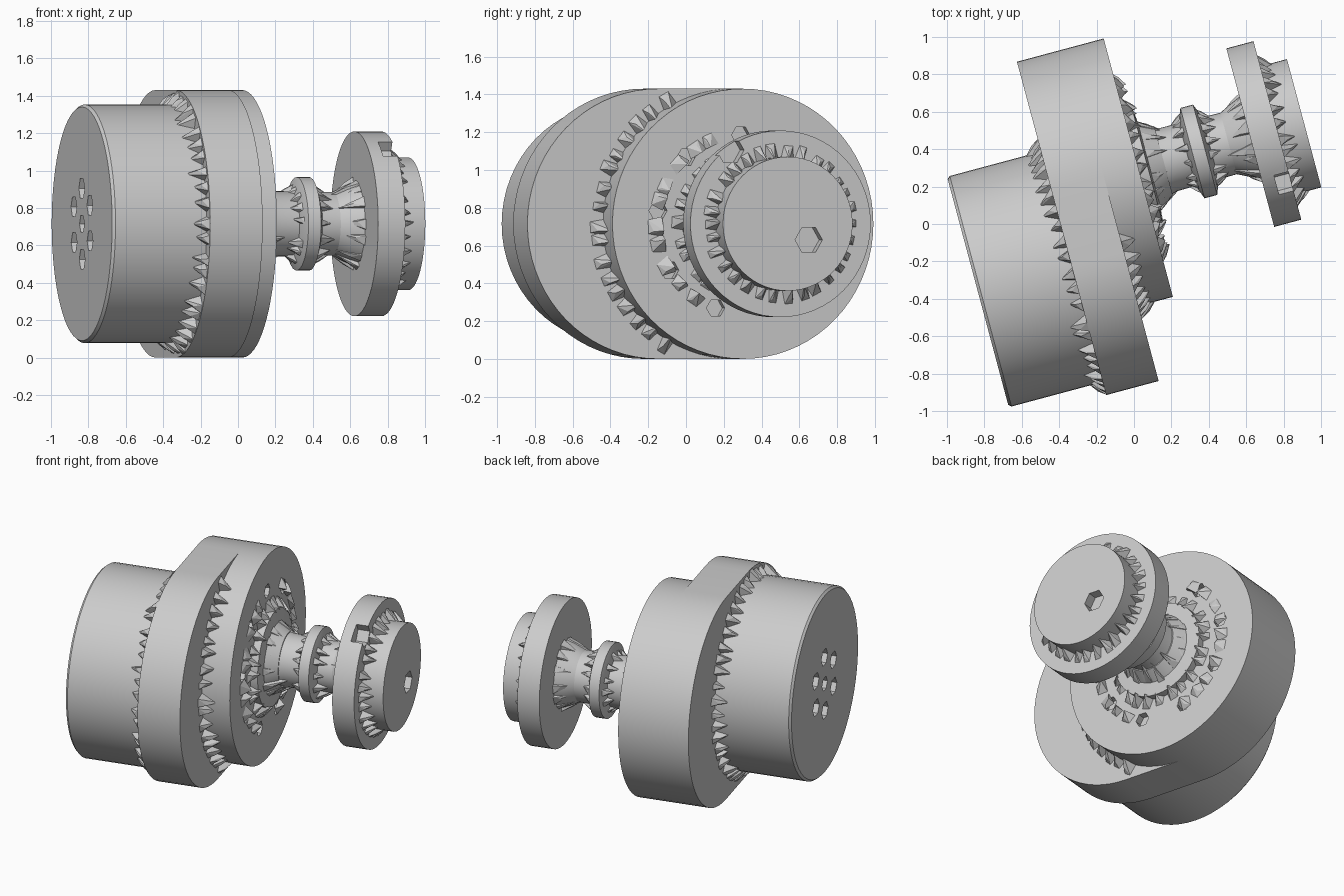
import bpy, bmesh, random
from math import sin, cos, pi, radians, hypot
from mathutils import Matrix, Vector

if "Cube" in bpy.data.objects:
    bpy.data.objects.remove(bpy.data.objects["Cube"])

random.seed(4)
A = radians(15)
# Local frame: X = sideways, Y = up, Z = along the tilted crank axis
FRAME = Matrix(((-sin(A), 0, cos(A), 0), (cos(A), 0, sin(A), 0),
                (0, 1, 0, 0.715), (0, 0, 0, 1)))
T1, T2 = -0.135, 0.285          # sideways offsets of the two parallel axes


def finish(name, bm, smooth=True):
    bmesh.ops.recalc_face_normals(bm, faces=bm.faces)
    bm.transform(FRAME)
    me = bpy.data.meshes.new(name)
    bm.to_mesh(me)
    bm.free()
    ob = bpy.data.objects.new(name, me)
    bpy.context.collection.objects.link(ob)
    bpy.ops.object.select_all(action='DESELECT')
    ob.select_set(True)
    bpy.context.view_layer.objects.active = ob
    if smooth:
        bpy.ops.object.shade_smooth_by_angle(angle=radians(25))
    return ob


def extrude_loop(bm, loops):
    """Skin a list of equal-length closed loops and cap both ends."""
    rings = [[bm.verts.new(p) for p in lp] for lp in loops]
    n = len(rings[0])
    for a, b in zip(rings, rings[1:]):
        for i in range(n):
            j = (i + 1) % n
            bm.faces.new((a[i], a[j], b[j], b[i]))
    bm.faces.new(rings[0])
    bm.faces.new(rings[-1])


def lathe(name, t, profile, n=64, smooth=True, up=0):
    """Turned part: profile is (radius, axial position) pairs."""
    bm = bmesh.new()
    extrude_loop(bm, [[(t + r * cos(2 * pi * i / n), up + r * sin(2 * pi * i / n), s)
                       for i in range(n)] for r, s in profile])
    return finish(name, bm, smooth)


def teeth(name, t, r, h, face, d, n, keep=lambda x, y: True):
    """Ring of jagged wedges in the corner between a cylinder and a face."""
    bm = bmesh.new()
    for i in range(n):
        a = 2 * pi * (i + random.uniform(-.2, .2)) / n
        if not keep(t + (r + h) * cos(a), (r + h) * sin(a)):
            continue
        hh, dd = h * random.uniform(.7, 1), d * random.uniform(.6, 1)
        w = pi / n * random.uniform(.7, 1)

        def pt(rad, ang, s):
            return bm.verts.new((t + rad * cos(ang), rad * sin(ang), s))
        sk = random.uniform(-.5, .5) * w
        q = [pt(r * .97, a - w, face), pt(r * .97, a + w, face),
             pt(r + hh, a + w * .6, face), pt(r + hh, a - w * .6, face)]
        tip = [pt(r * .97, a + sk, face + dd), pt(r + hh * .6, a + sk, face + dd * .45)]
        bmesh.ops.convex_hull(bm, input=q + tip)
    return finish(name, bm, False)


def cut(target, holes, s0, s1):
    """Bore holes given as (sideways, up, radius)."""
    for t, up, r in holes:
        c = lathe("hole_cutter", t, [(r, s0), (r, s1)], 6, False, up)
        c.hide_render = True
        m = target.modifiers.new("hole", 'BOOLEAN')
        m.operation, m.object, m.solver = 'DIFFERENCE', c, 'EXACT'
        bpy.ops.object.select_all(action='DESELECT')
        target.select_set(True)
        bpy.context.view_layer.objects.active = target
        bpy.ops.object.modifier_apply(modifier=m.name)
        bpy.data.objects.remove(c)


# Rear drum with a cluster of bolt recesses
drum = lathe("rear_drum", T1, [(.625, -.90), (.638, -.885), (.638, -.37)])
cut(drum, [(T1, 0, .05)] + [(T1 + .19 * cos(k * pi / 3 + .5), .19 * sin(k * pi / 3 + .5), .06)
                            for k in range(6)], -.95, -.86)
teeth("drum_teeth", T1, .638, .075, -.38, -.11, 46)

# Stadium-shaped housing plate joining both axes
R = .715
bm = bmesh.new()
outline = [(T2 + R * cos(-pi / 2 + pi * i / 36), R * sin(-pi / 2 + pi * i / 36)) for i in range(37)]
outline += [(-.13 + R * cos(pi / 2 + pi * i / 36), R * sin(pi / 2 + pi * i / 36)) for i in range(37)]
extrude_loop(bm, [[(x, y, s) for x, y in outline] for s in (-.38, -.09)])
finish("housing_plate", bm)

# Forward disc with a ring of recesses
disc = lathe("forward_disc", T2, [(R, -.10), (R, .10)], 72)
ring = [2 * pi * k / 9 + .2 for k in range(9)]
cut(disc, [(T2 + .47 * cos(a), .47 * sin(a), .05) for a in ring], .05, .2)
teeth("forward_disc_teeth", T2, R, .075, -.09, .12, 48,
      lambda x, y: hypot(x + .13, y) < R + .01 and x < T2)
teeth("face_lugs", T2, .46, .06, .10, .06, 26, lambda x, y: abs(x - T2) > .2)

# Hub, shaft and middle collar
lathe("hub", T2, [(.33, .09), (.33, .15), (.24, .16), (.19, .24)], 48)
teeth("hub_teeth", T2, .33, .07, .10, .08, 24)
lathe("shaft", T2, [(.21, .14), (.175, .27), (.17, .60), (.20, .66), (.23, .73)], 40)
teeth("shaft_base_teeth", T2, .18, .09, .15, .15, 14)
teeth("shaft_end_teeth", T2, .175, .08, .72, -.15, 14)
lathe("collar", T2, [(.17, .37), (.25, .40), (.25, .47), (.17, .50)], 40)
teeth("collar_rear_teeth", T2, .17, .06, .40, -.11, 14)
teeth("collar_front_teeth", T2, .17, .06, .47, .11, 14)

# Front flange with a notch in the rim
flange = lathe("front_flange", T2, [(.494, .72), (.494, .87)], 64)
cut(flange, [(.01, .39, .075)], .79, .95)

# End cap with an off-centre hole
cap = lathe("end_cap", T2, [(.355, .86), (.355, 1.018)], 56)
cut(cap, [(.40, -.085, .075)], .95, 1.1)
teeth("end_cap_teeth", T2, .355, .075, .87, .10, 30)
